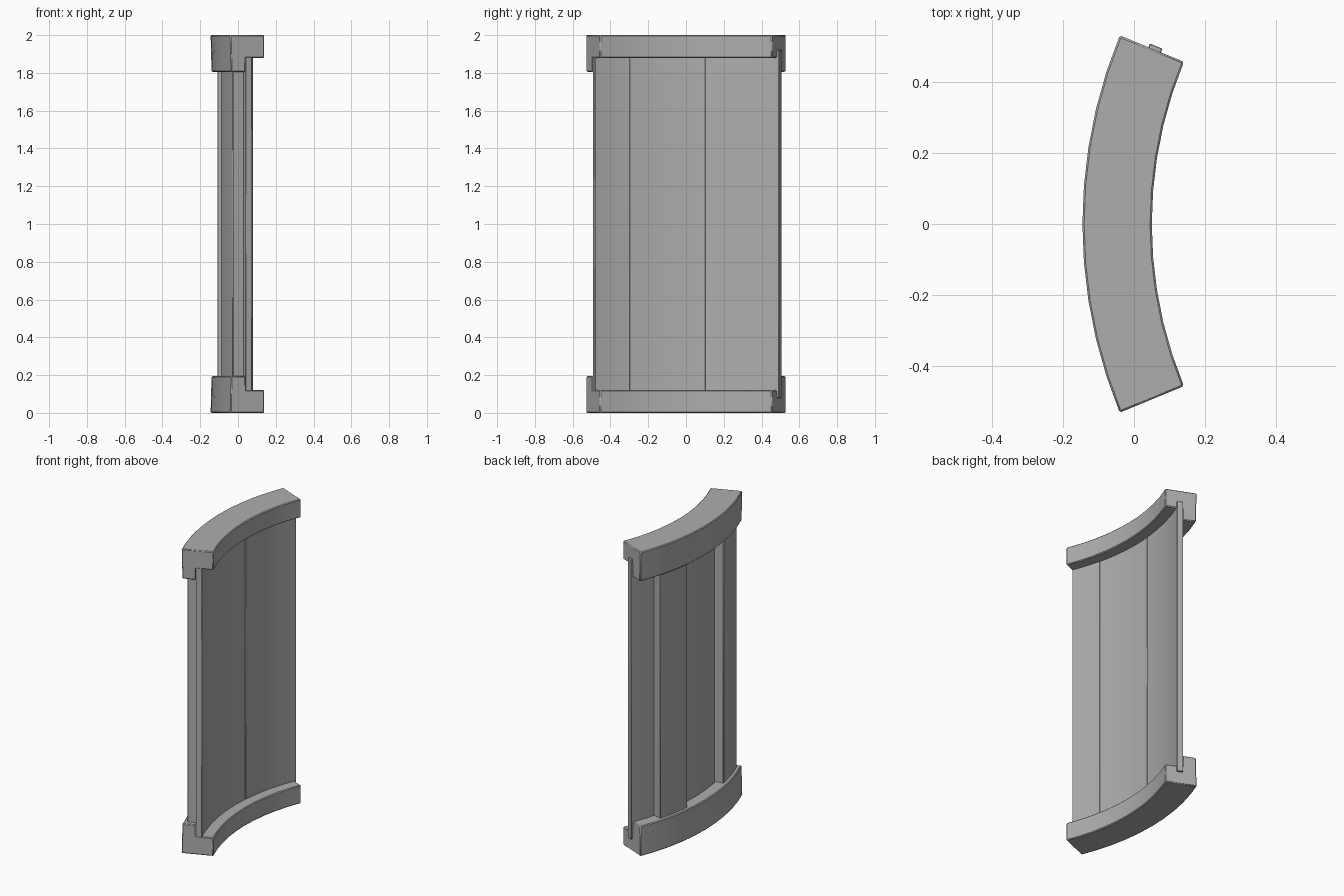
import bpy
import bmesh
from math import sin, cos, radians

if "Cube" in bpy.data.objects:
    bpy.data.objects.remove(bpy.data.objects["Cube"], do_unlink=True)

CENTRE_X = 1.245   # axis of the curved wall
END = 22.4         # half angle of the wall in degrees

stone = bpy.data.materials.new("plain_grey")
stone.use_nodes = True
grey = (0.42, 0.42, 0.42, 1)
stone.diffuse_color = grey
stone.node_tree.nodes["Principled BSDF"].inputs["Base Color"].default_value = grey


def sweep(name, profile, start, end, steps, bevel):
    """Sweep a (radius, height) profile around the wall axis."""
    bm = bmesh.new()
    rings = []
    for i in range(steps + 1):
        a = radians(start + (end - start) * i / steps)
        rings.append([bm.verts.new((CENTRE_X - r * cos(a), r * sin(a), z))
                      for r, z in profile])
    n = len(profile)
    for a, b in zip(rings, rings[1:]):
        for j in range(n):
            k = (j + 1) % n
            bm.faces.new((a[j], a[k], b[k], b[j]))
    bm.faces.new(rings[0])
    bm.faces.new(rings[-1])
    bmesh.ops.recalc_face_normals(bm, faces=bm.faces)
    mesh = bpy.data.meshes.new(name)
    bm.to_mesh(mesh)
    bm.free()
    mesh.materials.append(stone)
    obj = bpy.data.objects.new(name, mesh)
    bpy.context.collection.objects.link(obj)
    mod = obj.modifiers.new("worn_edges", "BEVEL")
    mod.width = bevel
    mod.segments = 1
    mod.limit_method = "ANGLE"
    mod.angle_limit = radians(40)
    bpy.ops.object.select_all(action="DESELECT")
    obj.select_set(True)
    bpy.context.view_layer.objects.active = obj
    bpy.ops.object.shade_smooth_by_angle(angle=radians(30))
    return obj


def box_profile(r0, r1, z0, z1):
    return [(r0, z0), (r1, z0), (r1, z1), (r0, z1)]


# Rails: low lip on the hollow side, tall lip on the outer side
rail = [(1.195, 0), (1.39, 0), (1.385, 0.195), (1.303, 0.195),
        (1.303, 0.12), (1.195, 0.12)]
sweep("bottom_rail", rail, -END, END, 10, 0.005)
sweep("top_rail", [(r, 2 - z) for r, z in rail], -END, END, 10, 0.005)

# Wall boards, butted together with fine seams
seams = [-22.3, -13.6, 4.6, 22.9]
for i, (a, b) in enumerate(zip(seams, seams[1:])):
    inner = 1.265 + 0.002 * (i % 2)
    sweep(f"wall_board_{i + 1}", box_profile(inner, 1.303, 0.08, 1.92),
          a, b, 4, 0.002)

# Upright battens on the outer side
for name, a, b in (("front_batten", -21, -11), ("back_batten", 6, 15.5)):
    sweep(name, box_profile(1.29, 1.362, 0.15, 1.85), a, b, 3, 0.004)
